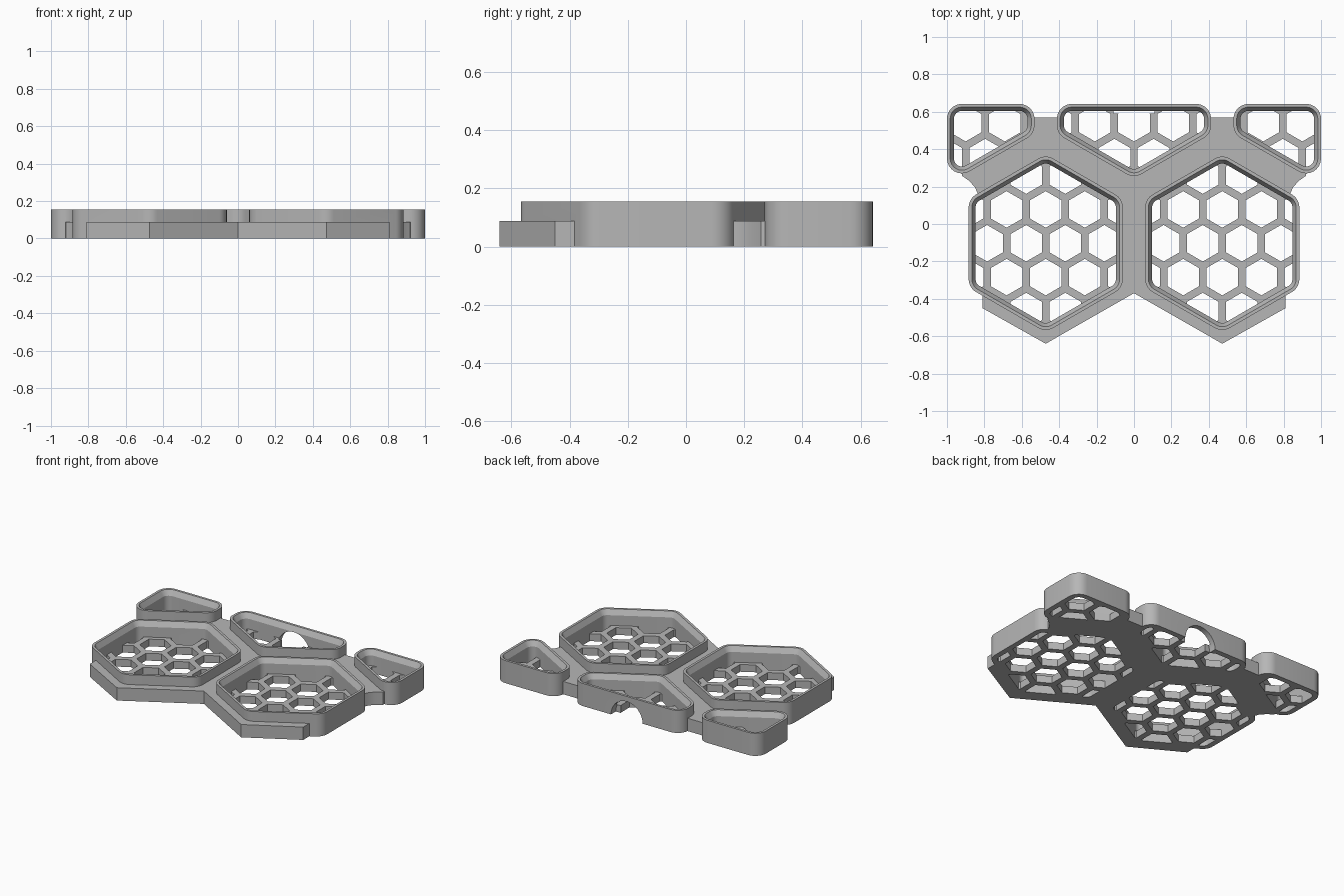
import bpy, bmesh
from math import sin, cos, radians, pi
from mathutils import Vector

if "Cube" in bpy.data.objects:
    bpy.data.objects.remove(bpy.data.objects["Cube"])

TOP, PLATE, FLOOR = 0.155, 0.088, 0.05
APOTHEM, CORNER, WALL, LIP = 0.412, 0.08, 0.037, 0.017
PITCH, STRUT = 0.209, 0.04

grey = bpy.data.materials.new("plain grey")
grey.use_nodes = True
colour = (0.47, 0.47, 0.47, 1)
grey.diffuse_color = colour
grey.node_tree.nodes["Principled BSDF"].inputs["Base Color"].default_value = colour


def finish(name, bm):
    bmesh.ops.recalc_face_normals(bm, faces=bm.faces)
    mesh = bpy.data.meshes.new(name)
    bm.to_mesh(mesh)
    bm.free()
    mesh.materials.append(grey)
    obj = bpy.data.objects.new(name, mesh)
    bpy.context.collection.objects.link(obj)
    return obj


def loft(bm, rings):
    """Closed solid through rings of (outline, height)."""
    loops = [[bm.verts.new((x, y, z)) for x, y in pts] for pts, z in rings]
    bm.faces.new(loops[0])
    bm.faces.new(loops[-1])
    n = len(loops[0])
    for a, b in zip(loops, loops[1:]):
        for i in range(n):
            j = (i + 1) % n
            bm.faces.new((a[i], a[j], b[j], b[i]))


def solid(name, rings):
    bm = bmesh.new()
    loft(bm, rings)
    return finish(name, bm)


def boolean(obj, cutter, operation, keep=False):
    mod = obj.modifiers.new("boolean", 'BOOLEAN')
    mod.operation, mod.solver, mod.object = operation, 'EXACT', cutter
    bpy.context.view_layer.objects.active = obj
    bpy.ops.object.modifier_apply(modifier=mod.name)
    if not keep:
        bpy.data.objects.remove(cutter)


def outline(cup, inset):
    """Convex rounded outline from side directions and distances."""
    (cx, cy), sides = cup[1], cup[2]
    pts = []
    for (a, da), (b, db) in zip(sides, sides[1:] + sides[:1]):
        a, b = radians(a), radians(b)
        if b < a:
            b += 2 * pi
        da, db, det = da - CORNER, db - CORNER, sin(b - a)
        x = (da * sin(b) - db * sin(a)) / det
        y = (db * cos(a) - da * cos(b)) / det
        for k in range(9):
            t = a + (b - a) * k / 8
            r = CORNER - inset
            pts.append((cx + x + r * cos(t), cy + y + r * sin(t)))
    return pts


def honeycomb(centre):
    """Grid of hexagonal prisms around a strut midpoint."""
    bm = bmesh.new()
    r = (PITCH - STRUT) / 2 / cos(pi / 6)
    for row in range(-3, 4):
        for col in range(-4, 5):
            x = centre[0] + (col + (0.5 if row % 2 == 0 else 0)) * PITCH
            y = centre[1] + row * PITCH * cos(pi / 6)
            pts = [(x + r * sin(k * pi / 3), y + r * cos(k * pi / 3)) for k in range(6)]
            loft(bm, [(pts, -0.1), (pts, FLOOR + 0.1)])
    return finish("hole_cutter", bm)


# Cup layout: name, centre, sides, honeycomb centre
hexagon = [(a, APOTHEM) for a in range(0, 360, 60)]
back = -0.078
middle = [(0, APOTHEM), (90, back)] + [(a, APOTHEM) for a in (180, 240, 300)]
left_sides = [(0, 0.056), (90, back), (180, APOTHEM), (240, APOTHEM)]
right_sides = [(0, APOTHEM), (90, back), (180, 0.056), (300, APOTHEM)]
cups = [
    ("left_hexagon", (0.472, -0.103), hexagon, (0.472, -0.103)),
    ("right_hexagon", (-0.472, -0.103), hexagon, (-0.472, -0.103)),
    ("middle_back", (0, 0.72), middle, (0, 0.72)),
    ("left_corner", (0.944, 0.72), left_sides, (0.9, 0.72)),
    ("right_corner", (-0.944, 0.72), right_sides, (-0.9, 0.72)),
]

# Connecting plate
half = [(0.472, -0.64), (0.81, -0.45), (0.81, 0.1), (0.835, 0.16), (0.85, 0.195),
        (0.88, 0.23), (0.92, 0.258), (0.93, 0.35), (0.93, 0.57)]
edge = [(0, -0.37)] + half + [(-x, y) for x, y in reversed(half)]
body = solid("tray_body", [(edge, 0), (edge, PLATE)])

# Cup walls joined to the plate
for cup in cups:
    ring = outline(cup, 0)
    boolean(body, solid("cup", [(ring, 0), (ring, TOP)]), 'UNION')

# Openings with a bevelled inner rim
for cup in cups:
    inner = outline(cup, WALL)
    rings = [(inner, -0.1), (inner, TOP - 0.035), (outline(cup, LIP), TOP),
             (outline(cup, LIP), TOP + 0.1)]
    boolean(body, solid("opening", rings), 'DIFFERENCE')

# Arched notch in the middle back wall
arch = [(0.12 * cos(k * pi / 16), 0.12 * sin(k * pi / 16)) for k in range(32)]
notch = solid("notch_cutter", [(arch, 0), (arch, 0.2)])
for v in notch.data.vertices:
    x, z, y = v.co
    v.co = Vector((x, 0.59 + y, z))
notch.data.flip_normals()
boolean(body, notch, 'DIFFERENCE', keep=True)

# Honeycomb floors
parts = [body]
for cup in cups:
    ring = outline(cup, WALL - 0.001)
    floor = solid(cup[0] + "_floor", [(ring, 0), (ring, FLOOR)])
    boolean(floor, honeycomb(cup[3]), 'DIFFERENCE')
    if cup[0] == "middle_back":
        boolean(floor, notch, 'DIFFERENCE', keep=True)
    parts.append(floor)
bpy.data.objects.remove(notch)

# Smooth rounded corners, sharp edges kept
bpy.ops.object.select_all(action='DESELECT')
for obj in parts:
    obj.select_set(True)
bpy.context.view_layer.objects.active = body
bpy.ops.object.shade_smooth_by_angle(angle=radians(25))
